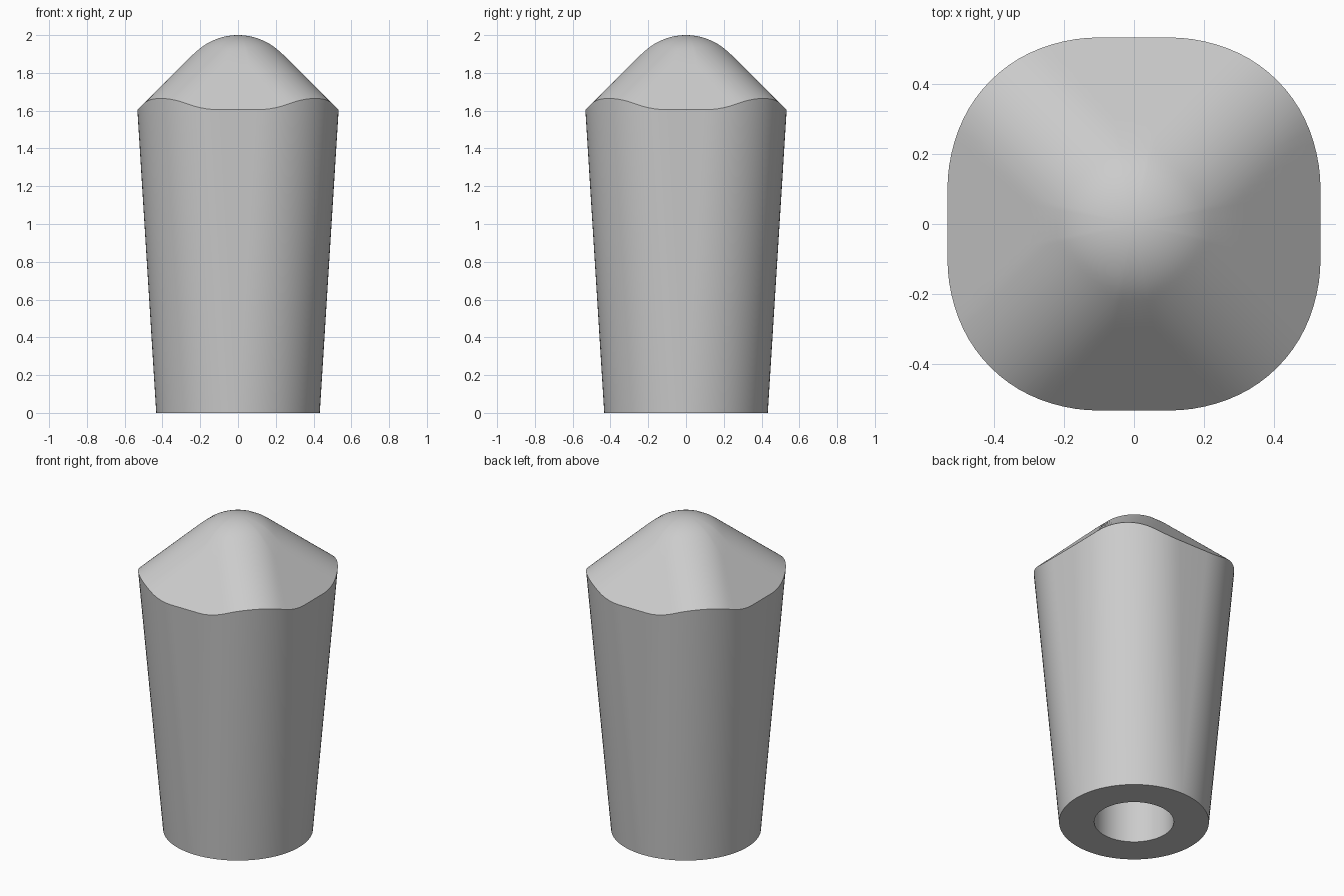
import bpy, bmesh
from math import sin, cos, pi, sqrt

if "Cube" in bpy.data.objects:
    bpy.data.objects.remove(bpy.data.objects["Cube"])

CORNER = 0.433          # corner radius, also the radius of the round foot
ROUND = 0.333           # rounding radius of the cap
EAVE = 1.605            # height of the straight eaves
SOCKET_R, SOCKET_DEPTH = 0.23, 1.0
STEPS = 20              # segments per rounded corner
CENTRE = 2 - ROUND      # centre height of the rounded tip

grey = bpy.data.materials.new("plain grey")
grey.use_nodes = True
colour = (0.6, 0.6, 0.6, 1)
grey.diffuse_color = colour
grey.node_tree.nodes["Principled BSDF"].inputs["Base Color"].default_value = colour


def cap_height(x, y):
    """Height of a 45 degree pyramid with rounded ridges and tip."""
    x, y = max(abs(x), abs(y)), min(abs(x), abs(y))
    if x - ROUND / sqrt(2) >= y:
        return CENTRE + ROUND * sqrt(2) - x
    along, across = (x + y) / sqrt(2), (x - y) / sqrt(2)
    lift = sqrt(max(ROUND ** 2 - across ** 2, 0))
    if along >= lift / sqrt(3):
        return CENTRE - along / sqrt(2) + lift * sqrt(1.5)
    return CENTRE + sqrt(max(ROUND ** 2 - x * x - y * y, 0))


# (angle, x sign, y sign) around the rounded square
DIRECTIONS = [((q + i / STEPS) * pi / 2, sx, sy)
              for q, (sx, sy) in enumerate([(1, 1), (-1, 1), (-1, -1), (1, -1)])
              for i in range(STEPS + 1)]


def wall_point(direction, z):
    a, sx, sy = direction
    flat = 0.1 * z / EAVE
    return (sx * flat + CORNER * cos(a), sy * flat + CORNER * sin(a), z)


def rim_point(direction):
    z = EAVE
    for _ in range(12):
        x, y, _z = wall_point(direction, z)
        z = cap_height(x, y)
    return (x, y, z)


def circle(r, z):
    return [(r * cos(a), r * sin(a), z) for a, _, _ in DIRECTIONS]


def loft(name, rings):
    bm = bmesh.new()
    loops = [[bm.verts.new(p) for p in ring] for ring in rings]
    n = len(DIRECTIONS)
    for low, high in zip(loops, loops[1:]):
        for i in range(n):
            j = (i + 1) % n
            bm.faces.new((low[i], low[j], high[j], high[i]))
    bmesh.ops.remove_doubles(bm, verts=bm.verts, dist=1e-5)
    mesh = bpy.data.meshes.new(name)
    bm.to_mesh(mesh)
    bm.free()
    mesh.materials.append(grey)
    obj = bpy.data.objects.new(name, mesh)
    bpy.context.collection.objects.link(obj)
    bpy.ops.object.select_all(action='DESELECT')
    obj.select_set(True)
    bpy.context.view_layer.objects.active = obj
    bpy.ops.object.shade_smooth_by_angle(angle=pi / 6)
    return obj


rim = [rim_point(d) for d in DIRECTIONS]

# Tapered body: blind socket, flat underside, wall from round foot to rim
loft("tapered_body", [
    circle(0, SOCKET_DEPTH), circle(SOCKET_R, SOCKET_DEPTH), circle(SOCKET_R, 0),
    [wall_point(d, 0) for d in DIRECTIONS], rim])

# Rounded pyramid cap from the rim in to the tip
RINGS = 32
cap_rings = [rim]
for k in range(1, RINGS + 1):
    s = 1 - k / RINGS
    cap_rings.append([(x * s, y * s, cap_height(x * s, y * s)) for x, y, _ in rim])
loft("rounded_cap", cap_rings)
